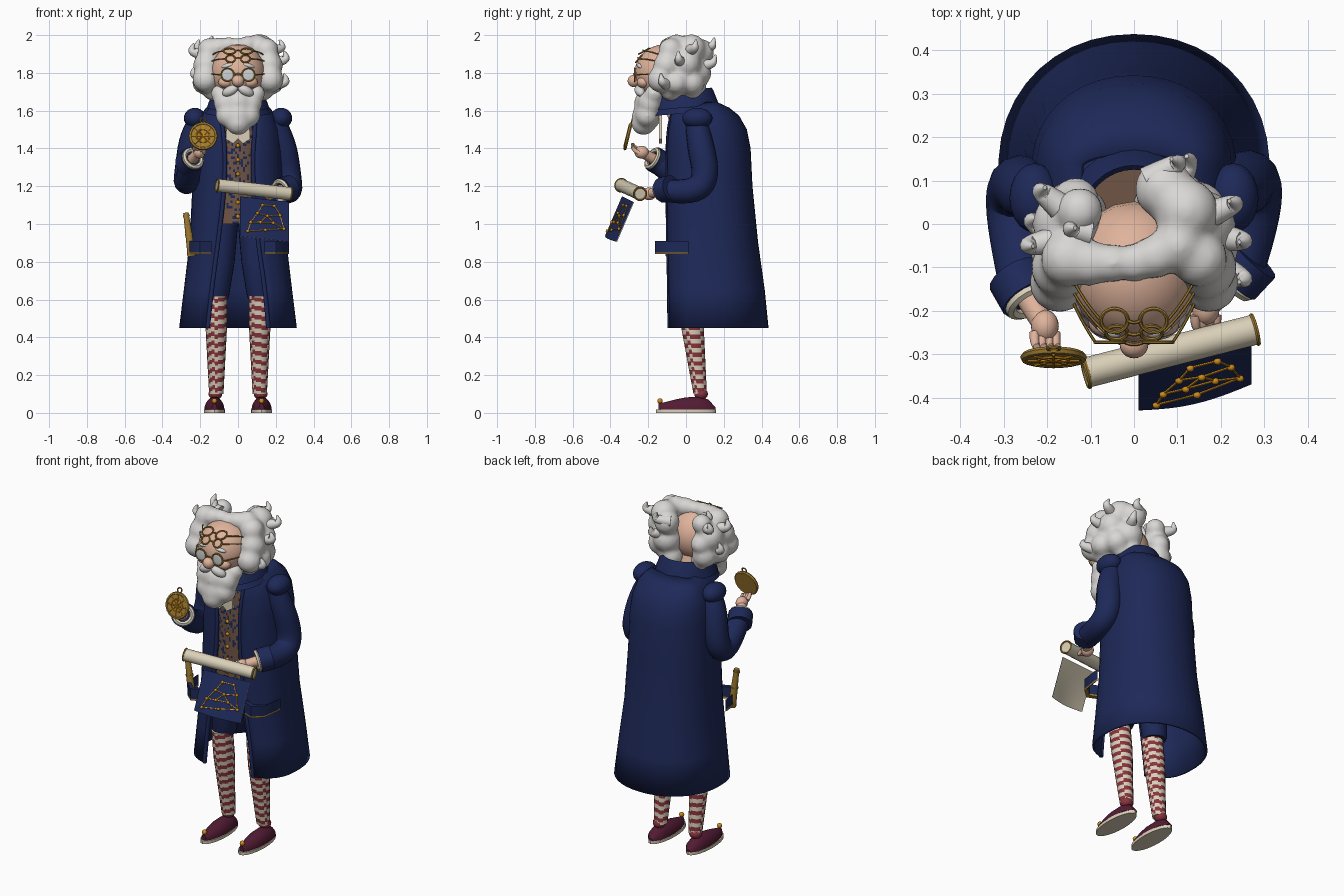
import bpy, bmesh, math, random
from math import sin, cos, pi, radians
from mathutils import Matrix, Vector, Euler

cube = bpy.data.objects.get("Cube")
if cube:
    bpy.data.objects.remove(cube)
random.seed(4)


def material(name, r, g, b):
    m = bpy.data.materials.new(name)
    m.use_nodes = True
    m.diffuse_color = (r, g, b, 1)
    bsdf = next(n for n in m.node_tree.nodes if n.type == 'BSDF_PRINCIPLED')
    bsdf.inputs["Base Color"].default_value = (r, g, b, 1)
    return m


NAVY = material("navy cloth", .0125, .0215, .097)
SKIN = material("skin", .74, .45, .33)
WHITE = material("white hair", .69, .68, .66)
GOLD = material("brass", .35, .2, .03)
AMBER = material("amber gold", .62, .26, .01)
CREAM = material("cream", .70, .63, .48)
MAROON = material("maroon leather", .085, .011, .033)
RED = material("stocking red", .25, .033, .048)
BROWN = material("waistcoat brown", .16, .09, .06)
LENS = material("pale lens", .62, .65, .66)


def finish(name, bm, mats, angle=40):
    bmesh.ops.recalc_face_normals(bm, faces=bm.faces)
    me = bpy.data.meshes.new(name)
    bm.to_mesh(me)
    bm.free()
    for m in mats if isinstance(mats, list) else [mats]:
        me.materials.append(m)
    me.polygons.foreach_set("use_smooth", [True] * len(me.polygons))
    me.set_sharp_from_angle(angle=radians(angle))
    ob = bpy.data.objects.new(name, me)
    bpy.context.collection.objects.link(ob)
    return ob


def loft(name, rings, mats, closed=True, rule=None, angle=40):
    bm = bmesh.new()
    vs = [[bm.verts.new(p) for p in ring] for ring in rings]
    n = len(rings[0])
    for i in range(len(vs) - 1):
        for j in range(n if closed else n - 1):
            k = (j + 1) % n
            f = bm.faces.new((vs[i][j], vs[i][k], vs[i + 1][k], vs[i + 1][j]))
            f.material_index = rule(i, j) if rule else 0
    if closed:
        bm.faces.new(vs[0])
        bm.faces.new(vs[-1])
    return finish(name, bm, mats, angle)


def ellipse(cx, cy, z, rx, ry, n=24):
    return [(cx + rx * cos(2 * pi * i / n), cy + ry * sin(2 * pi * i / n), z) for i in range(n)]


def ball(name, loc, size, mat, rot=(0, 0, 0)):
    bm = bmesh.new()
    m = Matrix.LocRotScale(Vector(loc), Euler(rot), Vector(size))
    bmesh.ops.create_uvsphere(bm, u_segments=20, v_segments=12, radius=1, matrix=m)
    return finish(name, bm, mat)


def tube(name, pts, radii, mat, cyclic=False, smooth=True, res=3):
    cu = bpy.data.curves.new(name, 'CURVE')
    cu.dimensions, cu.bevel_depth, cu.use_fill_caps = '3D', 1, True
    cu.bevel_resolution, cu.resolution_u = res, 5
    sp = cu.splines.new('NURBS' if smooth else 'POLY')
    sp.points.add(len(pts) - 1)
    for i, p in enumerate(pts):
        sp.points[i].co = (*p, 1)
        sp.points[i].radius = radii[i] if isinstance(radii, (list, tuple)) else radii
    sp.use_cyclic_u = cyclic
    if smooth:
        sp.order_u, sp.use_endpoint_u = 3, True
    tmp = bpy.data.objects.new(name + "_path", cu)
    bpy.context.collection.objects.link(tmp)
    dg = bpy.context.evaluated_depsgraph_get()
    me = bpy.data.meshes.new_from_object(tmp.evaluated_get(dg))
    bpy.data.objects.remove(tmp)
    bm = bmesh.new()
    bm.from_mesh(me)
    return finish(name, bm, mat, 50)


def hoop(name, loc, r, thick, mat, rot, n=20):
    m = Matrix.LocRotScale(Vector(loc), Euler(rot), None)
    pts = [m @ Vector((r * cos(2 * pi * i / n), r * sin(2 * pi * i / n), 0)) for i in range(n)]
    return tube(name, pts, thick, mat, cyclic=True, smooth=False, res=1)


def fluff(name, blobs, mat):
    bm = bmesh.new()
    for x, y, z, r in blobs:
        bmesh.ops.create_icosphere(bm, subdivisions=3, radius=r, matrix=Matrix.Translation((x, y, z)))
    ob = finish(name, bm, mat)
    mod = ob.modifiers.new("merge", 'REMESH')
    mod.mode, mod.voxel_size, mod.use_smooth_shade = 'VOXEL', .013, True
    mod = ob.modifiers.new("soften", 'SMOOTH')
    mod.iterations = 7


# Long open coat: (z, half width, front depth, back depth, left edge, right edge)
def coat_ring(z, w, f, b, xa, xb, n=36):
    start = math.asin((abs(xa) / w) ** (1 / .7))
    end = 2 * pi - math.asin((abs(xb) / w) ** (1 / .7))
    ring = []
    for i in range(n + 1):
        t = start + (end - start) * i / n
        s, c = sin(t), cos(t)
        p = .7 if c > 0 else .95
        x = math.copysign(abs(s) ** p, s) * w
        ring.append((x, .13 - math.copysign(abs(c) ** p, c) * (f if c > 0 else b), z))
    return ring


levels = [(.45, .305, .23, .3, .16, .16), (.65, .28, .23, .28, .145, .14),
          (.9, .25, .23, .245, .105, .105), (1.2, .235, .23, .215, .08, .07),
          (1.4, .228, .23, .205, .08, .07), (1.5, .218, .225, .185, .09, .08),
          (1.57, .195, .215, .145, .09, .09), (1.61, .165, .2, .095, .09, .09),
          (1.64, .12, .18, .03, .09, .09)]
rings = [coat_ring(*lv) for lv in levels]
coat = loft("coat", rings, NAVY, closed=False, angle=60)
mod = coat.modifiers.new("cloth", 'SOLIDIFY')
mod.thickness, mod.offset = .014, 0
for side, k in (("left", 0), ("right", -1)):
    tube(side + "_coat_trim", [r[k] for r in rings], .012, NAVY)

# Standing collar, open at the front and higher at the back
collar = []
for h, r in ((-.02, .19), (.025, .155), (.09, .13), (.1, .14), (.085, .15), (.01, .18)):
    collar.append([(r * .92 * sin(t), -.005 - r * cos(t), 1.59 + h + .016 * (1 - cos(t)))
                   for t in [.55 + (2 * pi - 1.1) * i / 28 for i in range(29)]])
loft("collar", collar, NAVY, closed=False)

# Waistcoat with woven patches, shirt front and buttons
body = [ellipse(0, .06, 1 + .55 * i / 40, .17 - .03 * i / 40, .155 - .02 * (i / 40) ** 4, 90) for i in range(41)]
loft("waistcoat", body, [BROWN, NAVY], rule=lambda i, j: int(random.random() < .25))
for i in range(6):
    ball("waistcoat_button", (0, -.1, 1.04 + .075 * i), (.011, .008, .011), AMBER)
for s in (-1, 1):
    tab = [[(s * x, -.135 + d, z) for x, z in ((0, 1.6), (.055, 1.6), (.065, 1.45), (.025, 1.425), (0, 1.45))]
           for d in (-.008, .008)]
    loft("cravat_tab", tab, CREAM)

# Legs, stockings and shoes
for side, s in (("left", 1), ("right", -1)):
    x = s * .115
    loft(side + "_breeches", [ellipse(x * k, .035, z, r, r) for z, r, k in
         ((.6, .06, 1), (.62, .068, 1), (.8, .08, .85), (1.05, .085, .7))], NAVY)
    legs = [ellipse(x, .075 - .06 * i / 66, .1 + .52 * i / 66, .038 + .019 * min(1, i / 45),
                    .036 + .025 * min(1, i / 45), 18) for i in range(67)]
    ragged = [random.choice((0, 0, 1, 2)) for j in range(18)]
    loft(side + "_stocking", legs, [CREAM, RED], rule=lambda i, j: int((i + ragged[j]) % 6 > 2))
    ball(side + "_ankle", (s * .12, .08, .1), (.036, .036, .03), RED)
    shoe = []
    for y, w, top in ((-.146, .014, .05), (-.12, .03, .055), (-.06, .047, .07), (0, .053, .082),
                      (.07, .05, .086), (.12, .042, .07), (.155, .015, .03)):
        arc = [pi * i / 12 for i in range(13)]
        shoe.append([(s * .125 + w * cos(a), y, .018 + (top - .018) * sin(a)) for a in arc])
    loft(side + "_shoe", shoe, MAROON)
    loft(side + "_sole", [ellipse(s * .125, 0, z, .056, .158) for z in (0, .018)], CREAM)
    ball(side + "_toe_bobble", (s * .125, -.138, .063), (.014, .014, .014), AMBER)

    # Pocket flap wrapped round the front corner of the coat
    path = [(.14, -.125), (.2, -.15), (.255, -.1), (.27, 0)]
    for part, z, h, mat in (("flap", .88, .03, NAVY), ("flap_trim", .846, .006, GOLD)):
        strip = [[(s * px, py + d, z + e * h) for d, e in ((-.014, -1), (-.014, 1), (.014, 1), (.014, -1))]
                 for px, py in path]
        loft(side + "_pocket_" + part, strip, mat)

# Sleeves, cuffs, wrists and hands
arms = {"right": ([(-.18, .05, 1.57), (-.235, .07, 1.5), (-.27, .1, 1.26), (-.275, .0, 1.2), (-.245, -.165, 1.34)],
                  (-.205, -.235, 1.38), .02),
        "left": ([(.18, .05, 1.57), (.235, .07, 1.45), (.27, .115, 1.23), (.275, .02, 1.16), (.235, -.12, 1.18)],
                 (.165, -.195, 1.16), -.01)}
for side, (path, hand, curl_up) in arms.items():
    tube(side + "_sleeve", path, (.055, .072, .07, .066, .06), NAVY, res=5)
    end, hand = Vector(path[-1]), Vector(hand)
    way = (hand - end).normalized()
    tube(side + "_cuff", [end - way * .06, end + way * .01], .068, NAVY, smooth=False, res=5)
    hoop(side + "_lace", end + way * .015, .05, .013, CREAM, way.to_track_quat('Z', 'Y').to_euler())
    tube(side + "_wrist", [end, hand], (.03, .026), SKIN, smooth=False)
    ball(side + "_hand", hand, (.032, .038, .034), SKIN)
    ball(side + "_shoulder", (path[0][0] * 1.27, .06, 1.56), (.058, .08, .055), NAVY)
    for i in range(4):
        a = hand + Vector((.016 * (i - 1.5), -.015, .015 - .006 * i))
        bend = Vector((0, -.028, curl_up * .6))
        tube(side + "_finger", [a, a + bend, a + bend + Vector((.005, -.005, curl_up))], (.012, .011, .008), SKIN)

# Head and face
ball("head", (0, -.11, 1.80), (.148, .162, .152), SKIN)
tube("neck", [(0, -.02, 1.56), (0, -.07, 1.72)], .075, SKIN, smooth=False)
ball("nose", (0, -.277, 1.757), (.033, .032, .032), SKIN)
for s in (-1, 1):
    ball("cheek", (s * .065, -.225, 1.75), (.04, .035, .03), SKIN)
    ball("eyebrow", (s * .055, -.243, 1.838), (.034, .016, .012), WHITE, (0, s * .25, s * .3))
    ball("moustache", (s * .042, -.245, 1.705), (.046, .026, .026), WHITE, (0, s * .45, s * .3))


def spectacles(name, y, z, gap, r, ear_z, tilt, lens=False):
    for s in (-1, 1):
        hoop(name + "_rim", (s * gap, y, z), r, .0045, GOLD, (tilt, 0, 0))
        tube(name + "_arm", [(s * (gap + r), y, z), (s * .13, y + .06, z), (s * .155, y + .13, ear_z)],
             .0035, GOLD, res=1)
        if lens:
            ball(name + "_lens", (s * gap, y, z), (r, .004, r), LENS)
    tube(name + "_bridge", [(r - gap, y, z), (0, y - .01, z + .01), (gap - r, y, z)], .004, GOLD, res=1)


spectacles("reading_glasses", -.272, 1.79, .055, .034, 1.8, pi / 2, True)
spectacles("brow_glasses", -.25, 1.875, .04, .025, 1.85, .9)
spectacles("crown_glasses", -.222, 1.915, .045, .031, 1.87, .5)

# Hair masses, fringe, curls and beard
hair = [(-.125, .03, 1.93, .055), (-.135, .05, 1.82, .058), (.07, .08, 1.91, .07), (.085, .055, 1.8, .08),
        (.12, .03, 1.93, .075), (-.05, -.09, 1.945, .046), (0, -.09, 1.94, .046), (.05, -.075, 1.945, .052),
        (.1, -.05, 1.945, .06), (-.1, -.09, 1.935, .054), (.06, .05, 1.7, .062)]
for s in (-1, 1):
    hair += [(s * .15, -.08, 1.92, .066), (s * .165, -.1, 1.84, .073), (s * .172, -.135, 1.765, .07),
             (s * .18, -.05, 1.75, .064), (s * .155, 0, 1.85, .08), (s * .145, .03, 1.75, .07),
             (s * .13, -.08, 1.71, .06), (s * .11, .03, 1.7, .05)]
fluff("hair", hair, WHITE)
curls = [(.03, .1, 1.93, .08, .045), (.17, .02, 1.92, .07, .03), (.2, -.03, 1.86, .06, -.01),
         (.2, -.1, 1.74, .06, -.03), (-.17, .04, 1.92, -.05, .04), (-.19, -.04, 1.9, -.06, -.01),
         (-.19, -.02, 1.78, -.05, .03), (.1, .09, 1.84, .03, .06), (-.1, -.02, 1.94, -.05, .01)]
for x, y, z, dx, dy in curls:
    tube("curl", [(x, y, z), (x + dx * .7, y + dy * .7, z + .005), (x + dx, y + dy, z + .025),
                  (x + dx * .7, y + dy * 1.1, z + .055)], (.032, .026, .018, .005), WHITE)
beard = [(0, -.19, 1.64, .085), (0, -.21, 1.57, .078), (0, -.225, 1.535, .066)]
for s in (-1, 1):
    beard += [(s * .095, -.17, 1.69, .05), (s * .065, -.19, 1.64, .065), (s * .055, -.205, 1.575, .064)]
fluff("beard", beard, WHITE)

# Brass star disc held in the right hand
centre, tilt = Vector((-.185, -.307, 1.465)), (radians(76), 0, 0)
frame = Matrix.LocRotScale(centre, Euler(tilt), None)
loft("star_disc", [[frame @ Vector(p) for p in ellipse(0, 0, z, .068, .068)] for z in (-.008, .006)], GOLD)
hoop("star_disc_rim", centre, .068, .009, GOLD, tilt)
hoop("star_disc_ring", frame @ Vector((0, .086, 0)), .014, .004, GOLD, tilt, 12)
for i in range(4):
    d = Vector((cos(i * pi / 4), sin(i * pi / 4), 0)) * .06
    o = Vector((0, 0, .008))
    tube("star_disc_spoke", [frame @ (o - d), frame @ (o + d)], .0035, AMBER, smooth=False, res=1)
hoop("star_disc_inner_ring", frame @ Vector((0, 0, .008)), .035, .0035, AMBER, tilt)

# Spyglass at the right hip
top, low = Vector((-.276, -.085, 1.06)), Vector((-.245, -.085, .83))
tube("spyglass", [low, low.lerp(top, .5), top], (.023, .019, .015), GOLD, smooth=False)
for t in (.05, .5, .93):
    tube("spyglass_band", [low.lerp(top, t - .02), low.lerp(top, t + .02)], .025 - .006 * t, GOLD, smooth=False)

# Scroll with a hanging star chart
a, b = Vector((-.11, -.342, 1.205)), Vector((.278, -.243, 1.16))
tube("scroll", [a, b], .035, CREAM, smooth=False, res=5)
for p in (a, b):
    hoop("scroll_rim", p, .034, .005, GOLD, (b - a).to_track_quat('Z', 'Y').to_euler())


def chart(u, v, lift=0):
    bow = .015 * sin(pi * u)
    return (.01 + .26 * u, -.335 + .06 * u - .09 * v - bow * v - lift, 1.145 - .03 * u - .21 * v + lift * .4)


for name, mat, lift in (("chart_face", NAVY, .004), ("chart_back", CREAM, 0)):
    loft(name, [[chart(i / 10, j / 6, lift) for i in range(11)] for j in range(7)], mat, closed=False)
stars = [(.46, .16), (.7, .15), (.82, .37), (.9, .7), (.52, .78), (.16, .86), (.22, .63), (.36, .38),
         (.56, .42), (.42, .6), (.68, .58)]
for u, v in stars:
    ball("star", chart(u, v, .008), (.009, .008, .009), AMBER)
links = [(i, (i + 1) % 8) for i in range(8)] + [(7, 8), (8, 2), (8, 9), (9, 10), (10, 8), (9, 6), (10, 3)]
for i, j in links:
    tube("star_link", [chart(*stars[i], .007), chart(*stars[j], .007)], .0028, AMBER, smooth=False, res=0)
